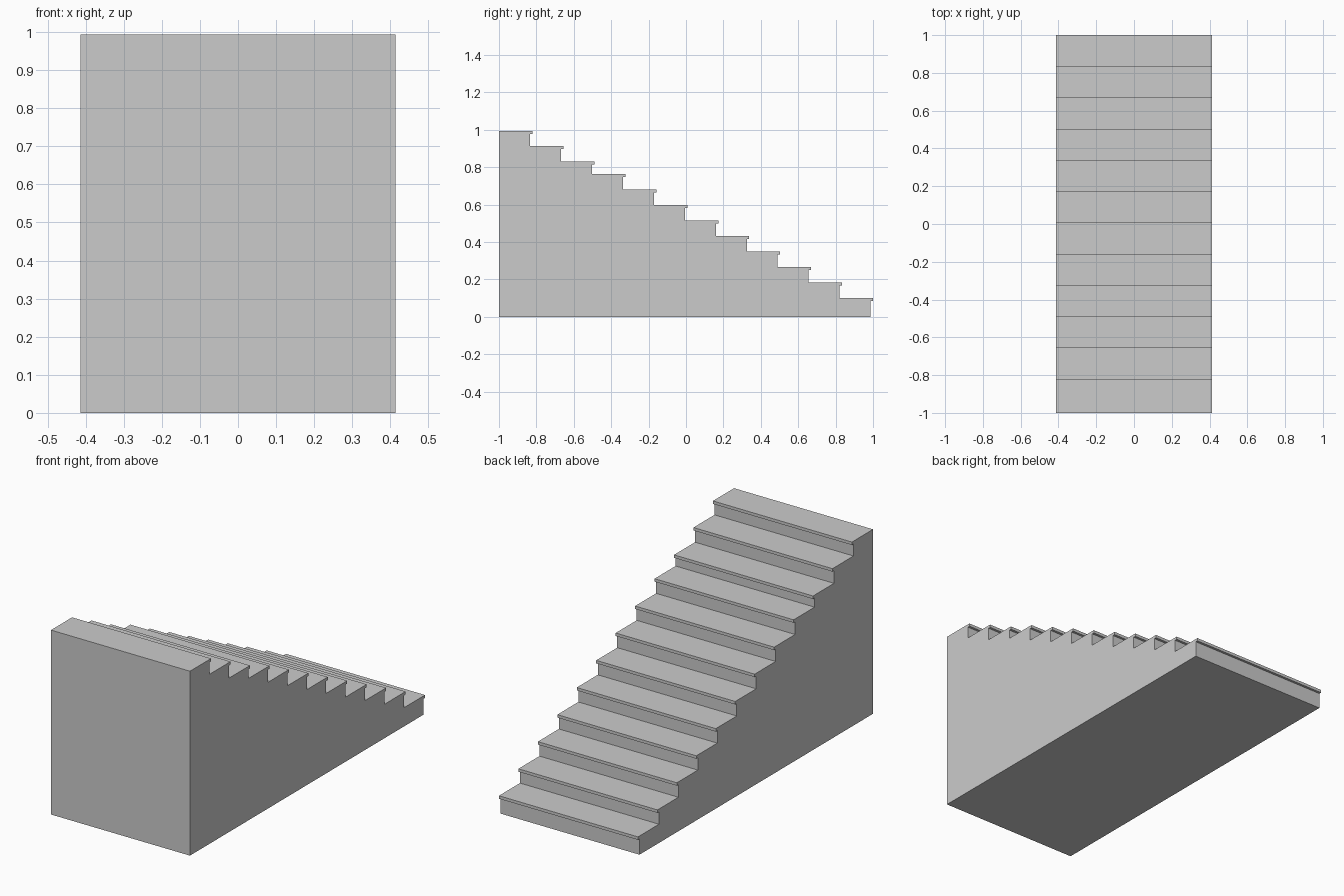
import bpy, bmesh

if "Cube" in bpy.data.objects:
    bpy.data.objects.remove(bpy.data.objects["Cube"])

HALF_W = 0.414
RUN = 0.1655        # tread spacing
OVERHANG = 0.013    # nosing projection
LIP = 0.016         # nosing thickness
TOPS = [0.101, 0.183, 0.266, 0.348, 0.431, 0.514,
        0.598, 0.68, 0.764, 0.829, 0.913, 0.993]

# Side profile: back bottom, front bottom, then each riser and nosing upward
profile = [(-1.0, 0.0), (1.0 - OVERHANG, 0.0)]
for i, top in enumerate(TOPS):
    nose = 1.0 - i * RUN
    riser = nose - OVERHANG
    inner = riser - RUN if i < len(TOPS) - 1 else -1.0
    profile += [(riser, top - LIP), (nose, top - LIP), (nose, top), (inner, top)]

# Staircase: extrude the profile across the width
bm = bmesh.new()
face = bm.faces.new([bm.verts.new((-HALF_W, y, z)) for y, z in profile])
ext = bmesh.ops.extrude_face_region(bm, geom=[face])
verts = [g for g in ext["geom"] if isinstance(g, bmesh.types.BMVert)]
bmesh.ops.translate(bm, verts=verts, vec=(2 * HALF_W, 0, 0))
bmesh.ops.recalc_face_normals(bm, faces=bm.faces)

mesh = bpy.data.meshes.new("staircase")
bm.to_mesh(mesh)
bm.free()
bpy.context.collection.objects.link(bpy.data.objects.new("staircase", mesh))
